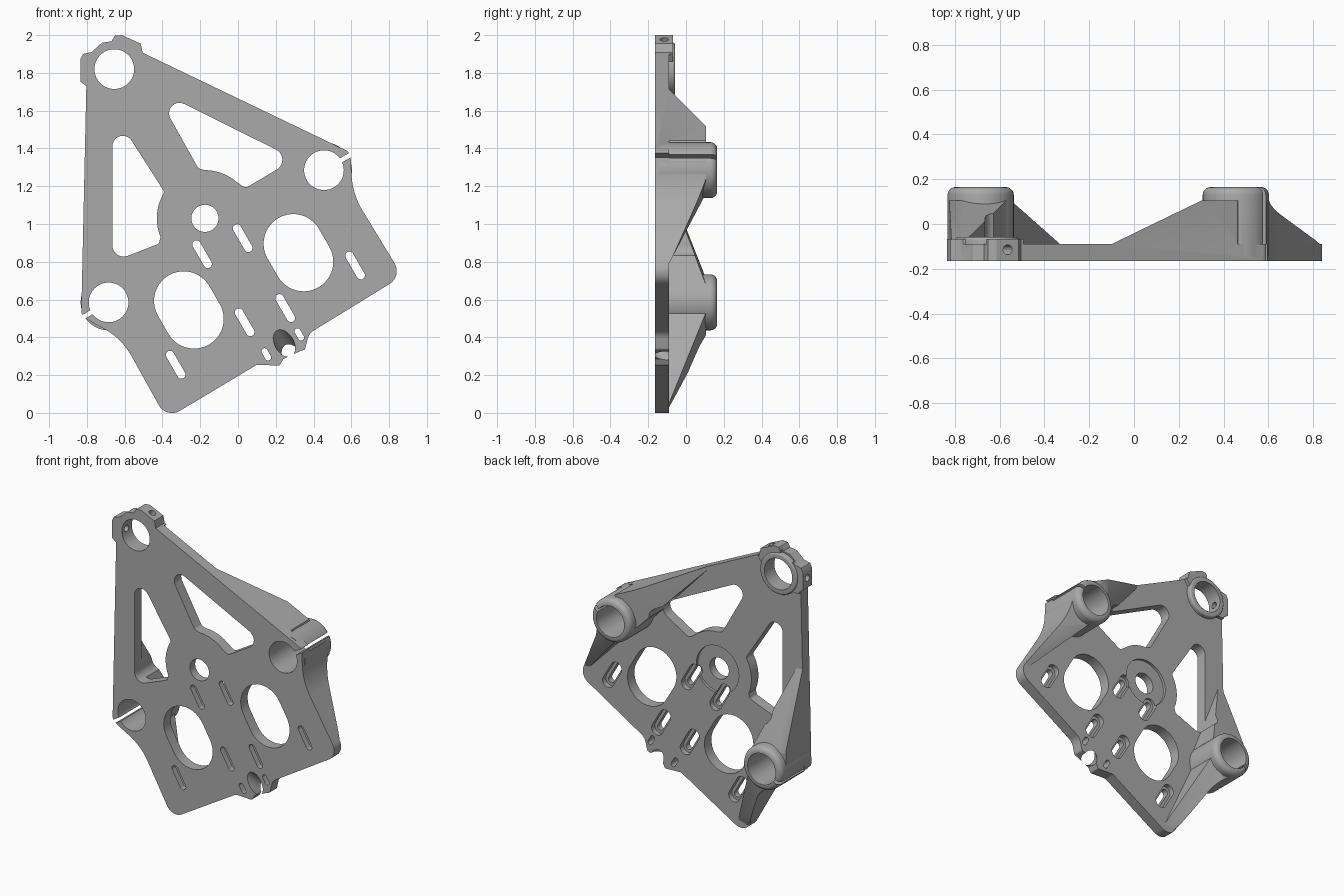
import bpy, bmesh, math
from mathutils import Vector

cube = bpy.data.objects.get("Cube")
if cube:
    bpy.data.objects.remove(cube)

FRONT, PLATE_BACK, BACK = -0.165, -0.09, 0.165
TILT = Vector((0.5, -0.866))       # direction shared by all slots
ACROSS = Vector((0.866, 0.5))
HUB = Vector((-0.175, 1.03))
RIGHT_TUBE, LEFT_TUBE, LUG = (0.455, 1.285), (-0.685, 0.585), (-0.655, 1.82)

grey = bpy.data.materials.new("plain grey")
grey.use_nodes = True
grey.diffuse_color = (0.4, 0.4, 0.4, 1)
grey.node_tree.nodes["Principled BSDF"].inputs["Base Color"].default_value = grey.diffuse_color


def finish(bm, name):
    bmesh.ops.recalc_face_normals(bm, faces=bm.faces)
    mesh = bpy.data.meshes.new(name)
    bm.to_mesh(mesh)
    bm.free()
    mesh.materials.append(grey)
    obj = bpy.data.objects.new(name, mesh)
    bpy.context.collection.objects.link(obj)
    return obj


def prism(name, pts, y0, y1, bevel=0):
    """Extrude an (x, z) polygon along y, optionally rounding its back rim."""
    bm = bmesh.new()
    face = bm.faces.new([bm.verts.new((p[0], y0, p[1])) for p in pts])
    new = bmesh.ops.extrude_face_region(bm, geom=[face])["geom"]
    verts = [v for v in new if isinstance(v, bmesh.types.BMVert)]
    bmesh.ops.translate(bm, verts=verts, vec=(0, y1 - y0, 0))
    bmesh.ops.recalc_face_normals(bm, faces=bm.faces)
    if bevel:
        rim = [e for e in bm.edges if all(v.co.y > y1 - 0.001 for v in e.verts)]
        bmesh.ops.bevel(bm, geom=rim, offset=bevel, segments=5, profile=0.5, affect="EDGES")
    return finish(bm, name)


def arc(c, r, a0, a1, n):
    return [(c[0] + r * math.cos(math.radians(a0 + (a1 - a0) * i / n)),
             c[1] + r * math.sin(math.radians(a0 + (a1 - a0) * i / n))) for i in range(n + 1)]


def circle(c, r, n=64):
    return arc(c, r, 0, 360, n)[:-1]


def stadium(c, half, r):
    c = Vector(c)
    return arc(c - TILT * half, r, 30, 210, 20) + arc(c + TILT * half, r, 210, 390, 20)


def rounded(corners, n=10):
    """Polygon of (x, z, radius) corners with filleted corners."""
    out = []
    for i, (x, z, r) in enumerate(corners):
        p = Vector((x, z))
        if r == 0:
            out.append(p)
            continue
        a = (Vector(corners[i - 1][:2]) - p).normalized()
        b = (Vector(corners[(i + 1) % len(corners)][:2]) - p).normalized()
        half = a.angle(b) / 2
        mid = p + (a + b).normalized() * r / math.sin(half)
        s = p + a * r / math.tan(half) - mid
        e = p + b * r / math.tan(half) - mid
        out += [mid + s.slerp(e, k / n).normalized() * r for k in range(n + 1)]
    return out


def rod(name, p0, p1, r):
    p0, p1 = Vector(p0), Vector(p1)
    d = p1 - p0
    bm = bmesh.new()
    bmesh.ops.create_cone(bm, cap_ends=True, segments=40, radius1=r, radius2=r, depth=d.length)
    bm.transform(d.to_track_quat("Z", "Y").to_matrix().to_4x4())
    bmesh.ops.translate(bm, verts=bm.verts, vec=(p0 + p1) / 2)
    return finish(bm, name)


def rib(name, tops, tips):
    """Sloping gusset: hull of high points at a tube and low points at its tip."""
    bm = bmesh.new()
    for x, z in tops:
        bm.verts.new((x, 0.105, z))
        bm.verts.new((x, -0.14, z))
    for x, z in tips:
        bm.verts.new((x, PLATE_BACK, z))
        bm.verts.new((x, -0.14, z))
    hull = bmesh.ops.convex_hull(bm, input=bm.verts)
    loose = [g for g in hull["geom_interior"] if isinstance(g, bmesh.types.BMVert)]
    bmesh.ops.delete(bm, geom=loose, context="VERTS")
    return finish(bm, name)


def combine(target, others, op):
    """Apply booleans of one kind and remove the helper solids."""
    for o in others:
        m = target.modifiers.new("bool", "BOOLEAN")
        m.operation, m.solver, m.object = op, "EXACT", o
    dg = bpy.context.evaluated_depsgraph_get()
    dg.update()
    mesh = bpy.data.meshes.new_from_object(target.evaluated_get(dg))
    target.modifiers.clear()
    target.data = mesh
    for o in others:
        bpy.data.objects.remove(o)


# Outer outline, full height
body = prism("bracket_plate", rounded([
    (-0.803, 1.73, 0), (-0.83, 0.512, 0.05), (-0.614, 0.391, 0.35), (-0.379, -0.032, 0.08),
    (0.10, 0.255, 0.03), (0.22, 0.25, 0.015), (0.24, 0.285, 0), (0.325, 0.325, 0),
    (0.355, 0.335, 0.015), (0.375, 0.42, 0.07), (0.87, 0.724, 0.08), (0.606, 1.16, 0.4),
    (0.595, 1.379, 0.04), (-0.505, 1.907, 0), (-0.515, 1.955, 0), (-0.615, 2.0, 0.02),
    (-0.652, 1.997, 0), (-0.67, 1.967, 0), (-0.72, 1.96, 0), (-0.775, 1.91, 0),
    (-0.82, 1.9, 0), (-0.835, 1.87, 0), (-0.835, 1.755, 0)]), FRONT, 0.2)

# Heights within the outline: flat plate, lug and gussets
levels = prism("levels", [(-1, -0.1), (1, -0.1), (1, 2.1), (-1, 2.1)], -0.3, PLATE_BACK)
combine(levels, [
    prism("lug_ring", circle(LUG, 0.14), -0.14, -0.058, 0.012),
    prism("top_tab", [(-0.66, 1.85), (-0.56, 1.80), (-0.46, 1.95), (-0.66, 2.05)], -0.14, -0.068),
    prism("side_tab", [(-0.9, 1.72), (-0.7, 1.72), (-0.7, 1.92), (-0.9, 1.92)], -0.14, -0.068),
    rib("right_top_rib", [(0.32, 1.24), (0.3, 1.55), (0.46, 1.45), (0.5, 1.3)],
        [(-0.1, 1.74), (-0.1, 1.69)]),
    rib("right_side_rib", [(0.68, 1.27), (0.62, 1.34), (0.46, 1.3), (0.43, 1.16)],
        [(0.85, 0.79), (0.79, 0.79)]),
    rib("left_side_rib", [(-0.87, 0.72), (-0.86, 0.6), (-0.69, 0.6), (-0.57, 0.68)],
        [(-0.86, 1.2), (-0.77, 1.2)]),
    rib("left_lower_rib", [(-0.8, 0.45), (-0.75, 0.56), (-0.6, 0.6), (-0.55, 0.53), (-0.69, 0.37)],
        [(-0.4, 0.03), (-0.33, 0.05)]),
], "UNION")
combine(body, [levels], "INTERSECT")

# Two tubes
combine(body, [prism("tube", circle(c, 0.148), -0.14, BACK, 0.035)
               for c in (RIGHT_TUBE, LEFT_TUBE)], "UNION")

# Through openings: bores, windows, large holes, slots
cuts = [circle(c, 0.105) for c in (RIGHT_TUBE, LEFT_TUBE, LUG)]
cuts.append(circle(HUB, 0.072))
cuts += [stadium(c, 0.055, 0.157) for c in ((-0.26, 0.545), (0.32, 0.848))]
slots = [(-0.19, 0.84), (0.025, 0.925), (0.62, 0.78), (0.25, 0.555), (0.035, 0.48), (-0.33, 0.255)]
cuts += [stadium(c, 0.06, 0.022) for c in slots]
cuts += [stadium(c, 0.019, 0.016) for c in ((0.15, 0.31), (0.325, 0.415))]
cuts.append(rounded([(-0.665, 0.8, 0.06), (-0.665, 1.6, 0.055), (-0.39, 1.17, 0.02)]
                    + [(*p, 0) for p in arc(HUB, 0.255, 155, 203, 12)]
                    + [(-0.42, 0.895, 0.02)]))
cuts.append(rounded([(-0.445, 1.715, 0.055), (0.3, 1.345, 0.06), (0.04, 1.19, 0.03)]
                    + [(*p, 0) for p in arc(HUB, 0.255, 50, 90, 12)]
                    + [(-0.21, 1.295, 0.03)]))

# Clamp slits running outward from the tubes
for c, sign in ((RIGHT_TUBE, 1), (LEFT_TUBE, -1)):
    a = Vector(c) + ACROSS * 0.07 * sign
    b = Vector(c) + ACROSS * 0.25 * sign
    w = TILT * 0.012
    cuts.append([a - w, b - w, b + w, a + w])
cutters = [prism("cutter", p, -0.3, 0.3) for p in cuts]

# Rear recesses around slots and hub, slanted notch, lug screw holes
cutters += [prism("cutter", stadium(c, 0.06, 0.042), -0.125, 0.02) for c in slots]
cutters.append(prism("cutter", circle(HUB, 0.16), -0.108, 0.02))
cutters.append(rod("cutter", (0.185, -0.265, 0.472), (0.355, 0.02, 0.178), 0.05))
lug = Vector((LUG[0], -0.115, LUG[1]))
for a in (60, 180):
    d = Vector((math.cos(math.radians(a)), 0, math.sin(math.radians(a))))
    cutters.append(rod("cutter", lug + d * 0.05, lug + d * 0.3, 0.022))
combine(body, cutters, "DIFFERENCE")

# One material, smooth curved walls with sharp edges
body.data.materials.clear()
body.data.materials.append(grey)
for f in body.data.polygons:
    f.material_index = 0
bpy.ops.object.select_all(action="DESELECT")
body.select_set(True)
bpy.context.view_layer.objects.active = body
bpy.ops.object.shade_smooth_by_angle(angle=math.radians(30))
